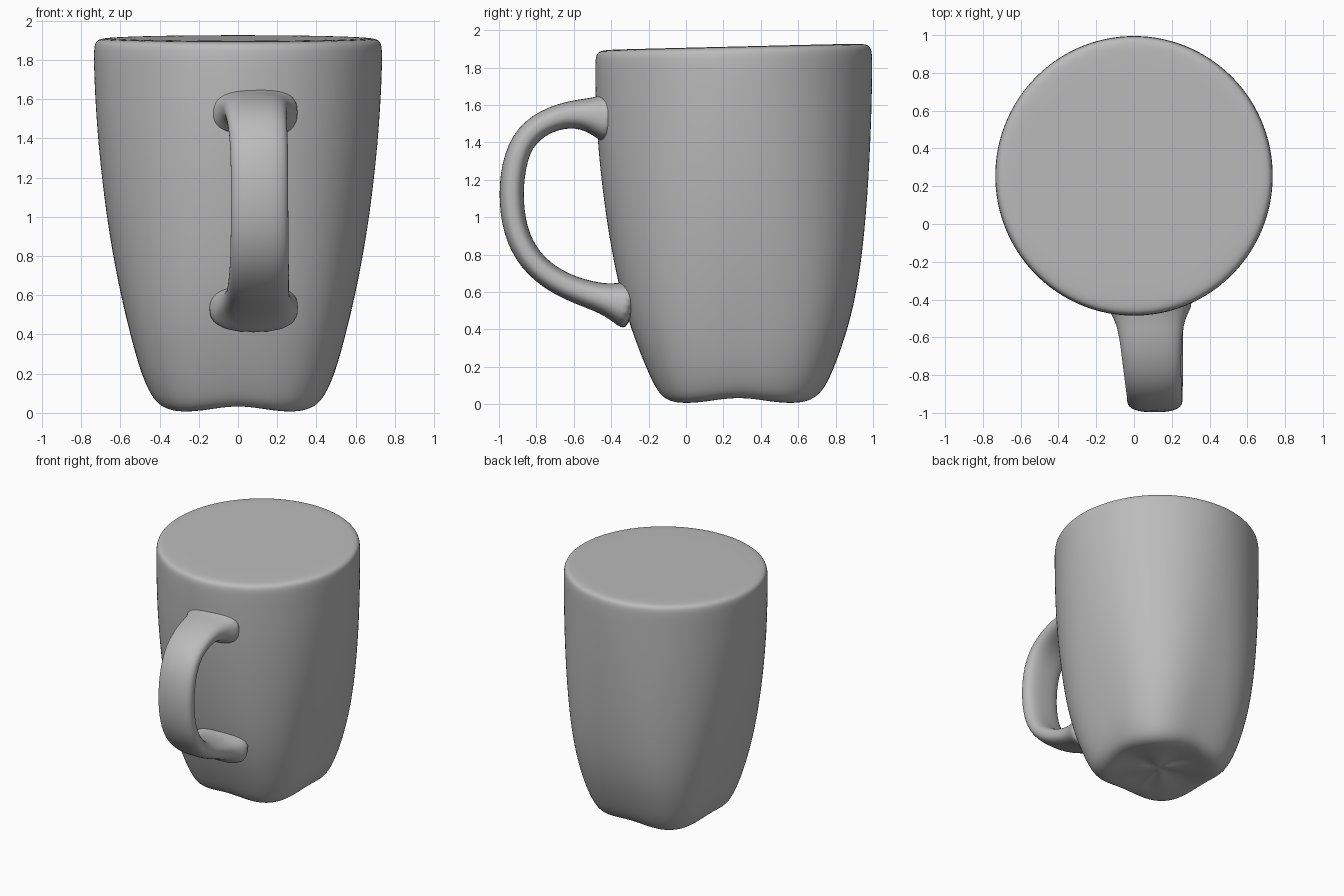
import bpy, bmesh
from math import cos, sin, pi
from mathutils import Vector

cube = bpy.data.objects.get("Cube")
if cube:
    bpy.data.objects.remove(cube, do_unlink=True)

GREY = (0.5, 0.5, 0.5, 1)
glaze = bpy.data.materials.new("grey_glaze")
glaze.use_nodes = True
glaze.diffuse_color = GREY
glaze.node_tree.nodes["Principled BSDF"].inputs["Base Color"].default_value = GREY


def superellipse(t, n):
    """Unit outline: a circle at n = 2, squarer as n grows."""
    c, s = cos(t), sin(t)
    k = (abs(c) ** n + abs(s) ** n) ** (-1 / n)
    return c * k, s * k


def loft(name, rings):
    """Skin a list of closed rings, cap both ends and smooth the result."""
    bm = bmesh.new()
    loops = [[bm.verts.new(p) for p in ring] for ring in rings]
    count = len(loops[0])
    for a, b in zip(loops, loops[1:]):
        for i in range(count):
            j = (i + 1) % count
            bm.faces.new((a[i], a[j], b[j], b[i]))
    bm.faces.new(loops[0])
    bm.faces.new(loops[-1])
    bmesh.ops.recalc_face_normals(bm, faces=bm.faces)
    for face in bm.faces:
        face.smooth = True
    mesh = bpy.data.meshes.new(name)
    bm.to_mesh(mesh)
    bm.free()
    mesh.materials.append(glaze)
    obj = bpy.data.objects.new(name, mesh)
    bpy.context.collection.objects.link(obj)
    sub = obj.modifiers.new("smooth", "SUBSURF")
    sub.levels = sub.render_levels = 2
    return obj


# Body: height, half width, half depth, centre y, squareness
BODY = [
    (0.03, 0.10, 0.10, 0.28, 2.5), (0.02, 0.24, 0.24, 0.28, 3),
    (0.0, 0.34, 0.36, 0.28, 3.2), (0.02, 0.40, 0.41, 0.285, 3.2),
    (0.07, 0.44, 0.45, 0.29, 3.2), (0.2, 0.495, 0.505, 0.29, 3.1),
    (0.4, 0.55, 0.58, 0.287, 2.9), (0.65, 0.61, 0.645, 0.28, 2.6),
    (1.0, 0.673, 0.697, 0.268, 2.3), (1.4, 0.718, 0.732, 0.257, 2.1),
    (1.7, 0.735, 0.742, 0.255, 2), (1.85, 0.738, 0.743, 0.255, 2),
    (1.895, 0.73, 0.735, 0.255, 2), (1.91, 0.70, 0.705, 0.255, 2),
    (1.912, 0.62, 0.62, 0.255, 2), (1.912, 0.2, 0.2, 0.255, 2),
]
SEGMENTS = 48
body_rings = []
for z, rx, ry, cy, n in BODY:
    ring = []
    for i in range(SEGMENTS):
        t = 2 * pi * i / SEGMENTS
        u, v = superellipse(t, n)
        # The foot arches between its corners and the top leans slightly
        arch = 0.014 * (1 + cos(4 * t)) * max(0, 1 - z / 0.12)
        lean = 0.024 * v * ry * z / 1.9
        ring.append((u * rx, cy + v * ry, z + arch + lean))
    body_rings.append(ring)
loft("mug_body", body_rings)

# Handle: y, z, half thickness, half width, centre x; flared at both roots
HANDLE = [
    (-0.38, 1.53, 0.16, 0.25, 0.08), (-0.455, 1.535, 0.12, 0.215, 0.08),
    (-0.53, 1.55, 0.085, 0.175, 0.085), (-0.66, 1.55, 0.068, 0.16, 0.09),
    (-0.83, 1.475, 0.066, 0.15, 0.1), (-0.915, 1.33, 0.066, 0.147, 0.11),
    (-0.94, 1.12, 0.066, 0.147, 0.11), (-0.915, 0.92, 0.066, 0.147, 0.11),
    (-0.835, 0.765, 0.066, 0.15, 0.11), (-0.70, 0.655, 0.066, 0.155, 0.105),
    (-0.55, 0.595, 0.07, 0.16, 0.1), (-0.44, 0.565, 0.08, 0.18, 0.09),
    (-0.36, 0.545, 0.11, 0.22, 0.08), (-0.27, 0.52, 0.15, 0.25, 0.08),
]
path = [Vector((s[4], s[0], s[1])) for s in HANDLE]
handle_rings = []
for k, (y, z, thick, wide, cx) in enumerate(HANDLE):
    along = path[min(k + 1, len(path) - 1)] - path[max(k - 1, 0)]
    across = Vector((1, 0, 0))
    out = across.cross(along).normalized()
    ring = []
    for i in range(20):
        u, v = superellipse(2 * pi * i / 20, 2.8)
        ring.append(path[k] + across * u * wide + out * v * thick)
    handle_rings.append(ring)
loft("handle", handle_rings)
